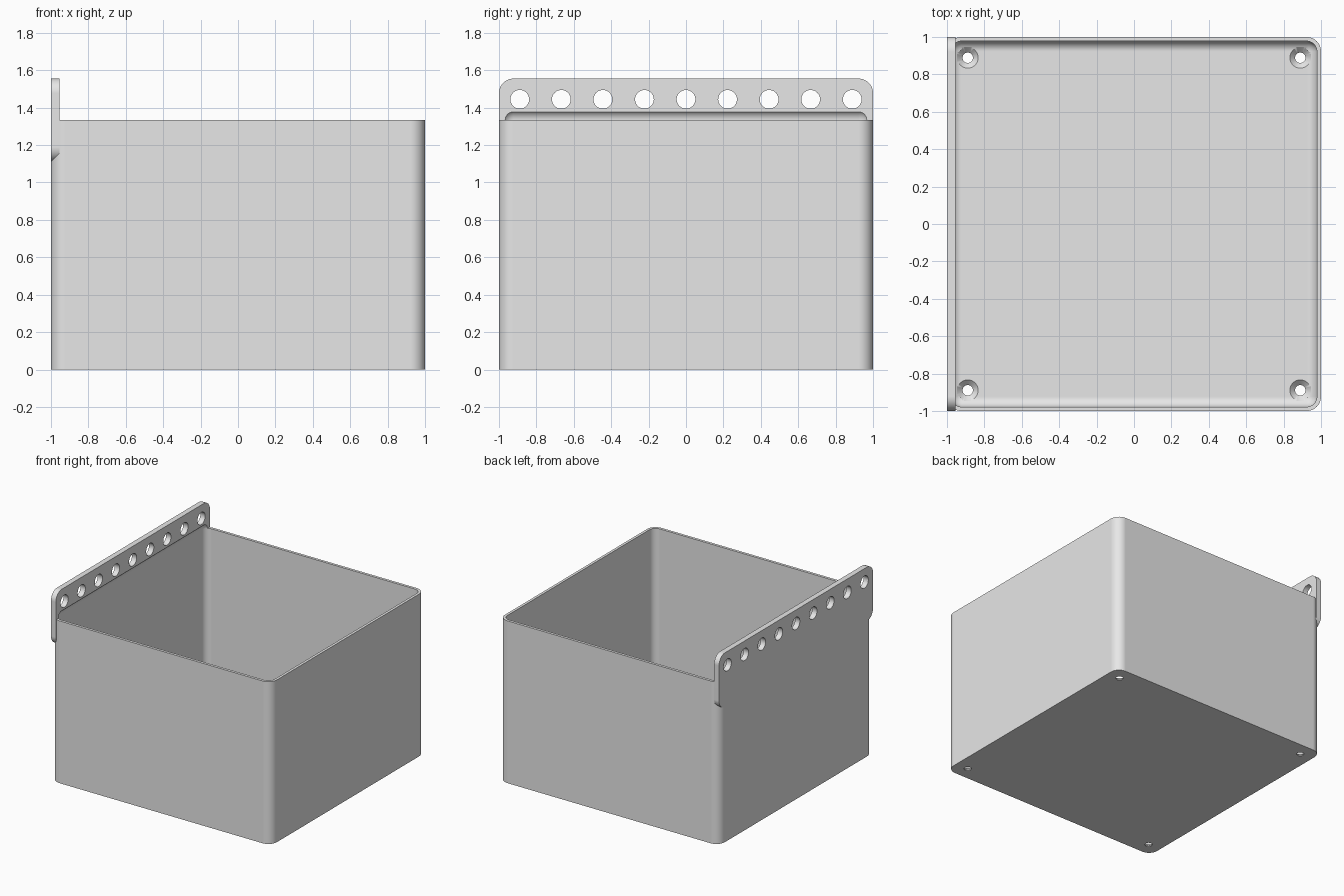
import bpy
import bmesh
from math import pi
from mathutils import Matrix, Vector

if "Cube" in bpy.data.objects:
    bpy.data.objects.remove(bpy.data.objects["Cube"], do_unlink=True)

MM = 1 / 90            # design unit: the bin is 180 units wide
HALF = 90 * MM
HEIGHT = 120 * MM
WALL = 2 * MM
FLOOR = 3 * MM
INNER_R = 5 * MM
OUTER_R = INNER_R + WALL

grey = bpy.data.materials.new("light grey plastic")
grey.use_nodes = True
grey.diffuse_color = (0.8, 0.8, 0.8, 1)
grey.node_tree.nodes["Principled BSDF"].inputs["Base Color"].default_value = (0.8, 0.8, 0.8, 1)


def make_object(name, bm):
    bmesh.ops.recalc_face_normals(bm, faces=bm.faces[:])
    mesh = bpy.data.meshes.new(name)
    bm.to_mesh(mesh)
    bm.free()
    mesh.materials.append(grey)
    obj = bpy.data.objects.new(name, mesh)
    bpy.context.collection.objects.link(obj)
    return obj


def rounded_box(name, low, high, radius, axis=None, segments=12):
    """Box with rounded edges: those along one axis, or all of them."""
    low, high = Vector(low), Vector(high)
    bm = bmesh.new()
    bmesh.ops.create_cube(bm, size=1)
    bmesh.ops.scale(bm, vec=high - low, verts=bm.verts)
    bmesh.ops.translate(bm, vec=(low + high) / 2, verts=bm.verts)
    edges = [e for e in bm.edges if axis is None
             or abs((e.verts[0].co - e.verts[1].co).normalized()[axis]) > 0.9]
    bmesh.ops.bevel(bm, geom=edges, offset=radius, segments=segments,
                    profile=0.5, affect='EDGES')
    return make_object(name, bm)


def add_cone(bm, r1, r2, depth, matrix):
    bmesh.ops.create_cone(bm, cap_ends=True, segments=40, radius1=r1,
                          radius2=r2, depth=depth, matrix=matrix)


def combine(target, tool, operation):
    mod = target.modifiers.new(operation, 'BOOLEAN')
    mod.operation = operation
    mod.solver = 'EXACT'
    mod.object = tool
    bpy.context.view_layer.objects.active = target
    bpy.ops.object.modifier_apply(modifier=mod.name)
    bpy.data.objects.remove(tool, do_unlink=True)


# Solid bin body with rounded upright corners
storage_bin = rounded_box("storage_bin", (-HALF, -HALF, 0),
                          (HALF, HALF, HEIGHT), OUTER_R, axis=2)

# Hanging plate, flush with the outside of one wall
hanging_plate = rounded_box("hanging_plate", (-HALF, -HALF, 100 * MM),
                            (-HALF + 4 * MM, HALF, 140 * MM), OUTER_R, axis=0)
combine(storage_bin, hanging_plate, 'UNION')

# Cavity, which also coves the inside of the plate above the rim
cavity = rounded_box("cavity", (-HALF + WALL, -HALF + WALL, FLOOR),
                     (HALF - WALL, HALF - WALL, HEIGHT + 5 * MM), INNER_R)
combine(storage_bin, cavity, 'DIFFERENCE')

# Row of mounting holes in the plate
bm = bmesh.new()
for i in range(-4, 5):
    add_cone(bm, 4.5 * MM, 4.5 * MM, 20 * MM,
             Matrix.Translation((-HALF, i * 20 * MM, 129 * MM + MM))
             @ Matrix.Rotation(pi / 2, 4, 'Y'))
combine(storage_bin, make_object("plate_holes", bm), 'DIFFERENCE')

# Countersunk screw holes in the floor
corners = [(x * 80 * MM, y * 80 * MM) for x in (-1, 1) for y in (-1, 1)]
for r1, r2, depth, z in ((2.5, 2.5, 20, 0), (2.5, 5.5, 3, FLOOR)):
    bm = bmesh.new()
    for x, y in corners:
        add_cone(bm, r1 * MM, r2 * MM, depth * MM,
                 Matrix.Translation((x, y, z - (MM if z else 0))))
    combine(storage_bin, make_object("floor_holes", bm), 'DIFFERENCE')

# Smooth rounded surfaces while keeping flat walls and crisp rims
bpy.ops.object.select_all(action='DESELECT')
storage_bin.select_set(True)
bpy.context.view_layer.objects.active = storage_bin
bpy.ops.object.shade_smooth_by_angle(angle=0.5)
weighted = storage_bin.modifiers.new("weighted normals", 'WEIGHTED_NORMAL')
weighted.keep_sharp = True
